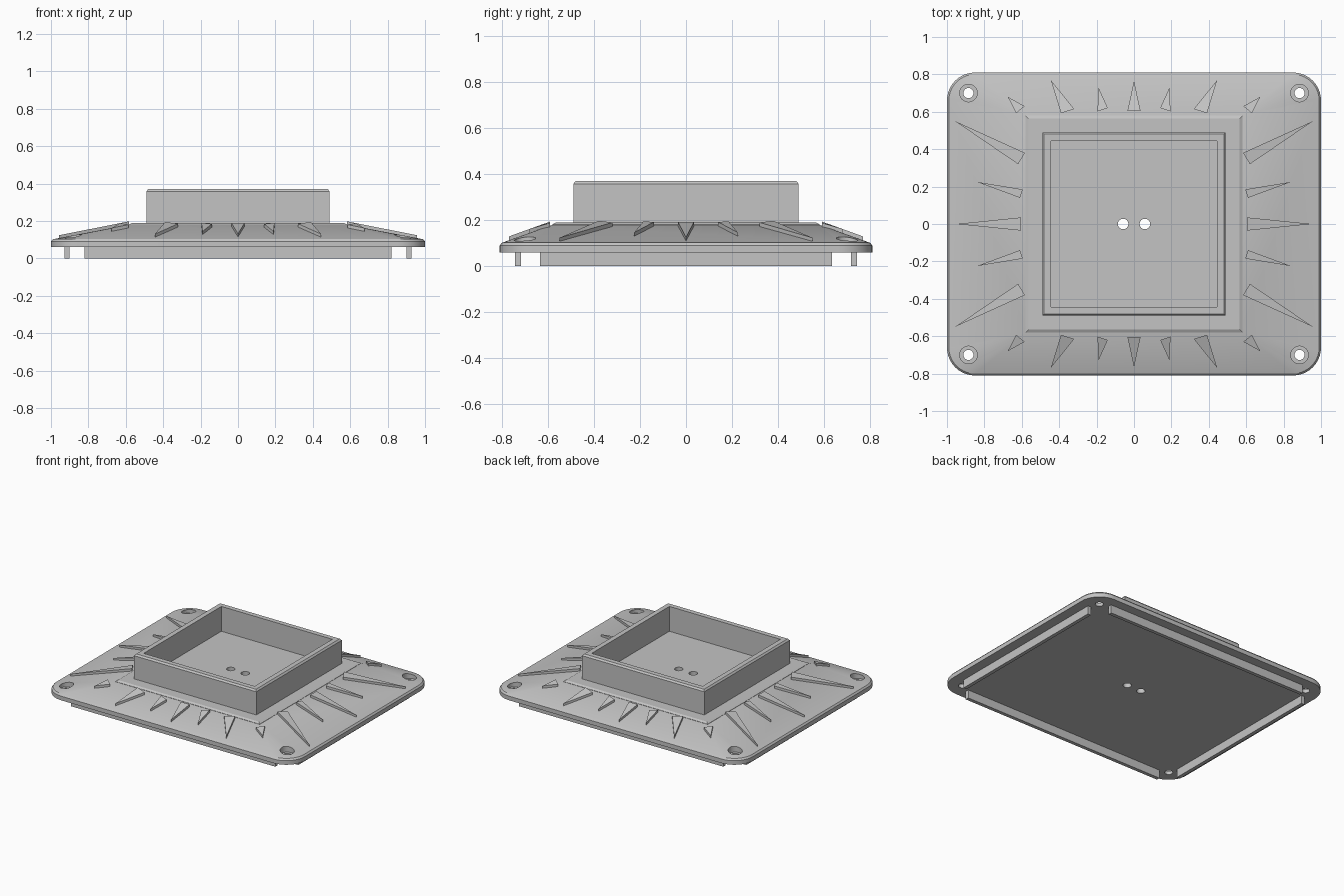
import bpy, bmesh, math
from mathutils import Matrix

cube = bpy.data.objects.get("Cube")
if cube:
    bpy.data.objects.remove(cube, do_unlink=True)

# One plain grey for the whole casting
grey = bpy.data.materials.new("plain grey")
grey.use_nodes = True
colour = (0.55, 0.55, 0.55, 1)
grey.diffuse_color = colour
grey.node_tree.nodes["Principled BSDF"].inputs["Base Color"].default_value = colour

HALF_X, HALF_Y, RADIUS = 1.0, 0.81, 0.15
BOTTOM, EDGE, SLOPE_TOP, DECK = 0.06, 0.102, 0.18, 0.19
PLATFORM = 0.58


def finish(bm, name):
    bmesh.ops.recalc_face_normals(bm, faces=bm.faces)
    mesh = bpy.data.meshes.new(name)
    bm.to_mesh(mesh)
    bm.free()
    mesh.materials.append(grey)
    obj = bpy.data.objects.new(name, mesh)
    bpy.context.collection.objects.link(obj)
    return obj


def activate(obj):
    bpy.ops.object.select_all(action="DESELECT")
    obj.select_set(True)
    bpy.context.view_layer.objects.active = obj


def hull(points, name):
    bm = bmesh.new()
    for p in points:
        bm.verts.new(p)
    bmesh.ops.convex_hull(bm, input=bm.verts[:])
    bmesh.ops.dissolve_limit(bm, angle_limit=0.002, verts=bm.verts[:], edges=bm.edges[:])
    return finish(bm, name)


def square(half, z):
    return [(sx * half, sy * half, z) for sx, sy in ((1, 1), (-1, 1), (-1, -1), (1, -1))]


def rounded(inset, z, steps=10):
    r, pts = RADIUS - inset, []
    for q, (sx, sy) in enumerate(((1, 1), (-1, 1), (-1, -1), (1, -1))):
        for i in range(steps + 1):
            a = (q + i / steps) * math.pi / 2
            pts.append((sx * (HALF_X - RADIUS) + r * math.cos(a),
                        sy * (HALF_Y - RADIUS) + r * math.sin(a), z))
    return pts


def box(name, lo, hi):
    return hull([(x, y, z) for x in (lo[0], hi[0]) for y in (lo[1], hi[1])
                 for z in (lo[2], hi[2])], name)


def drill(targets, places, radius, z0, z1):
    bm = bmesh.new()
    for x, y in places:
        bmesh.ops.create_cone(bm, cap_ends=True, segments=32, radius1=radius, radius2=radius,
                              depth=z1 - z0, matrix=Matrix.Translation((x, y, (z0 + z1) / 2)))
    cutter = finish(bm, "hole_cutter")
    cutter.hide_render = True
    for obj in targets:
        activate(obj)
        mod = obj.modifiers.new("holes", "BOOLEAN")
        mod.operation, mod.solver, mod.object = "DIFFERENCE", "EXACT", cutter
        bpy.ops.object.modifier_apply(modifier=mod.name)
    bpy.data.objects.remove(cutter, do_unlink=True)


# Sloped cover plate with rounded corners, and the raised square on it
plate = hull(rounded(0, BOTTOM) + rounded(0, 0.09) + rounded(0.01, EDGE)
             + square(PLATFORM, SLOPE_TOP), "cover_plate")
platform = hull(square(PLATFORM, 0.15) + square(PLATFORM, SLOPE_TOP + 0.002)
                + square(0.565, DECK), "raised_platform")

# Screw holes with counterbores, and two cable holes in the middle
screws = [(sx * 0.885, sy * 0.7) for sx in (1, -1) for sy in (1, -1)]
cables = [(-0.058, 0), (0.058, 0)]
drill([plate], screws, 0.047, 0.085, 0.3)
drill([plate], screws, 0.027, -0.1, 0.3)
drill([plate, platform], cables, 0.028, -0.1, 0.3)
activate(plate)
bpy.ops.object.shade_smooth_by_angle(angle=math.radians(15))

# Open square tray wall with a chamfered rim
bm = bmesh.new()
profile = [(0.49, 0.17), (0.49, 0.358), (0.48, 0.37), (0.445, 0.37), (0.445, 0.17)]
rings = [[bm.verts.new(p) for p in square(h, z)] for h, z in profile]
for a, b in zip(rings, rings[1:] + rings[:1]):
    for i in range(4):
        j = (i + 1) % 4
        bm.faces.new((a[i], a[j], b[j], b[i]))
finish(bm, "tray_wall")

# Locating strips under the plate
for side, sign in (("left", 1), ("right", -1)):
    x = sign * 0.915
    box(side + "_strip", (x - 0.013, -0.635, 0), (x + 0.013, 0.635, BOTTOM + 0.005))
for side, sign in (("back", 1), ("front", -1)):
    y = sign * 0.73
    box(side + "_strip", (-0.82, y - 0.013, 0), (0.82, y + 0.013, BOTTOM + 0.005))


# Tapered ribs that follow the slope: two inner corners and an outer tip
def slope_height(x, y):
    t = min((HALF_X - abs(x)) / (HALF_X - PLATFORM), (HALF_Y - abs(y)) / (HALF_Y - PLATFORM))
    return EDGE - 0.005 + (SLOPE_TOP - EDGE + 0.005) * t


def rib(name, corners):
    hull([(x, y, slope_height(x, y) + dz) for x, y in corners for dz in (-0.015, 0.018)], name)


ribs = {
    "inner_rib": [(0.14, 0.62), (0.195, 0.602), (0.19, 0.73)],
    "long_rib": [(0.32, 0.615), (0.39, 0.592), (0.445, 0.77)],
    "corner_rib": [(0.585, 0.63), (0.63, 0.592), (0.675, 0.68)],
    "side_long_rib": [(0.583, 0.38), (0.62, 0.32), (0.957, 0.55)],
    "side_short_rib": [(0.595, 0.185), (0.61, 0.14), (0.84, 0.225)],
}
for name, corners in ribs.items():
    for sx, lr in ((1, "left"), (-1, "right")):
        for sy, fb in ((1, "back"), (-1, "front")):
            rib(f"{name}_{fb}_{lr}", [(sx * x, sy * y) for x, y in corners])
for s, fb, lr in ((1, "back", "left"), (-1, "front", "right")):
    rib("middle_rib_" + fb, [(-0.035, s * 0.605), (0.035, s * 0.605), (0, s * 0.765)])
    rib("middle_rib_" + lr, [(s * 0.605, -0.035), (s * 0.605, 0.035), (s * 0.95, 0)])
